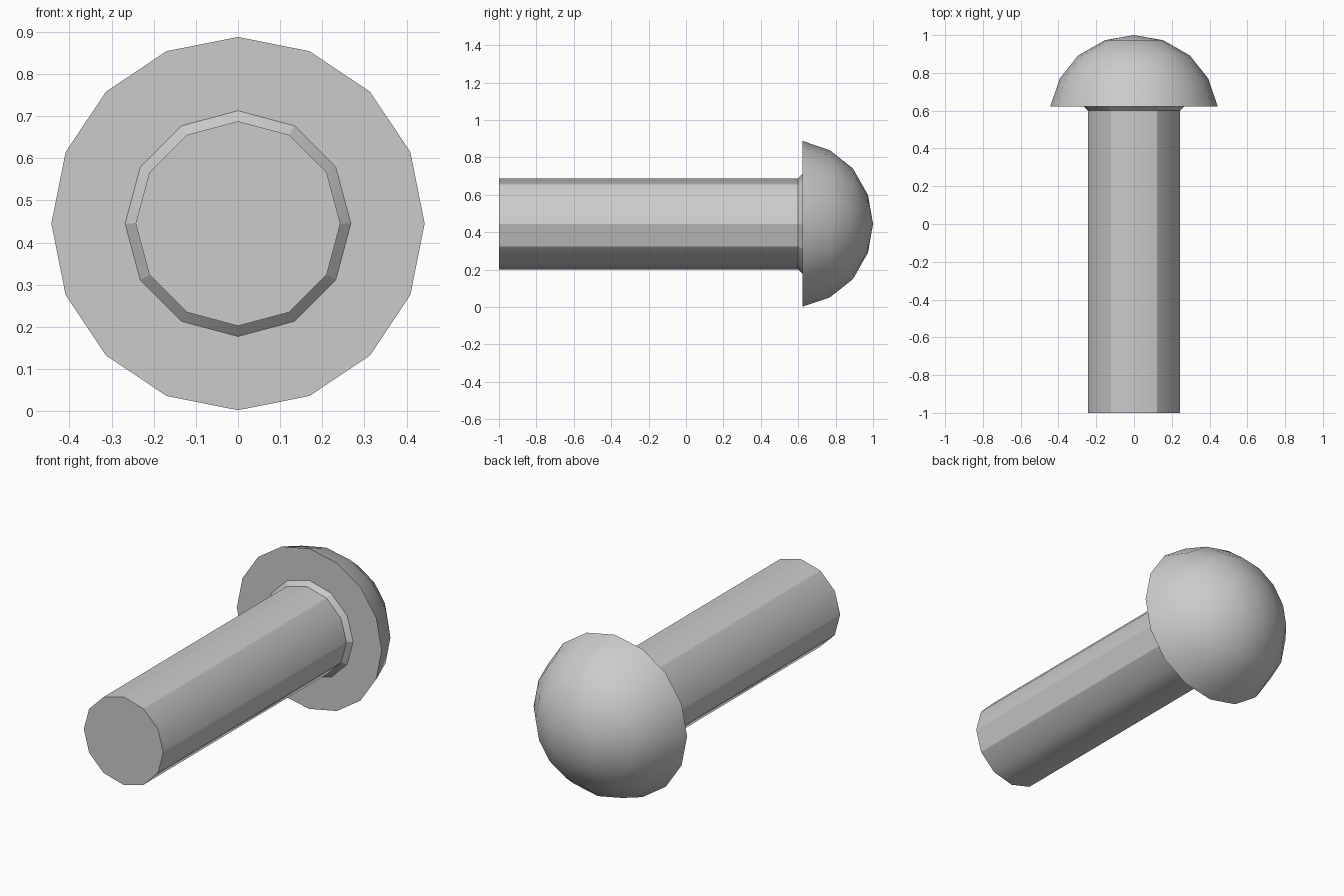
import bpy
import bmesh
import math

CENTRE_Z = 0.445

cube = bpy.data.objects.get("Cube")
if cube:
    bpy.data.objects.remove(cube, do_unlink=True)

steel = bpy.data.materials.new("grey_steel")
steel.use_nodes = True
GREY = (0.6, 0.6, 0.6, 1)
steel.diffuse_color = GREY
steel.node_tree.nodes["Principled BSDF"].inputs["Base Color"].default_value = GREY


def lathe(name, profile, sides, sharp_rings=(), sharp_sides=()):
    """Revolve (y, radius) points about the y axis; both ends are closed."""
    bm = bmesh.new()
    rings = []
    for y, r in profile:
        count = sides if r > 0 else 1
        angles = [2 * math.pi * i / sides for i in range(count)]
        rings.append([bm.verts.new((r * math.cos(a), y, CENTRE_Z + r * math.sin(a)))
                      for a in angles])
    for lower, upper in zip(rings, rings[1:]):
        for i in range(sides):
            j = (i + 1) % sides
            if len(upper) == 1:
                bm.faces.new((lower[i], lower[j], upper[0]))
            else:
                edge_face = bm.faces.new((lower[i], lower[j], upper[j], upper[i]))
                edge = bm.edges.get((lower[i], upper[i]))
                edge.smooth = i not in sharp_sides
    for ring in (rings[0], rings[-1]):
        if len(ring) > 1:
            bm.faces.new(ring)
    for face in bm.faces:
        face.smooth = True
    for k in sharp_rings:
        for i in range(sides):
            bm.edges.get((rings[k][i], rings[k][(i + 1) % sides])).smooth = False
    bmesh.ops.recalc_face_normals(bm, faces=bm.faces)
    mesh = bpy.data.meshes.new(name)
    bm.to_mesh(mesh)
    bm.free()
    mesh.materials.append(steel)
    obj = bpy.data.objects.new(name, mesh)
    bpy.context.collection.objects.link(obj)
    return obj


# Twelve-sided shank flaring into a short collar under the head
lathe("shank", [(-1, 0.243), (0.6, 0.243), (0.623, 0.268)], 12,
      sharp_rings=(0, 1, 2), sharp_sides=(0, 2, 4, 6, 7, 11))

# Sixteen-sided domed head with a flat underside
lathe("domed_head", [(0.623, 0.443), (0.77, 0.393), (0.893, 0.295),
                     (0.973, 0.154), (1, 0)], 16, sharp_rings=(0,))
